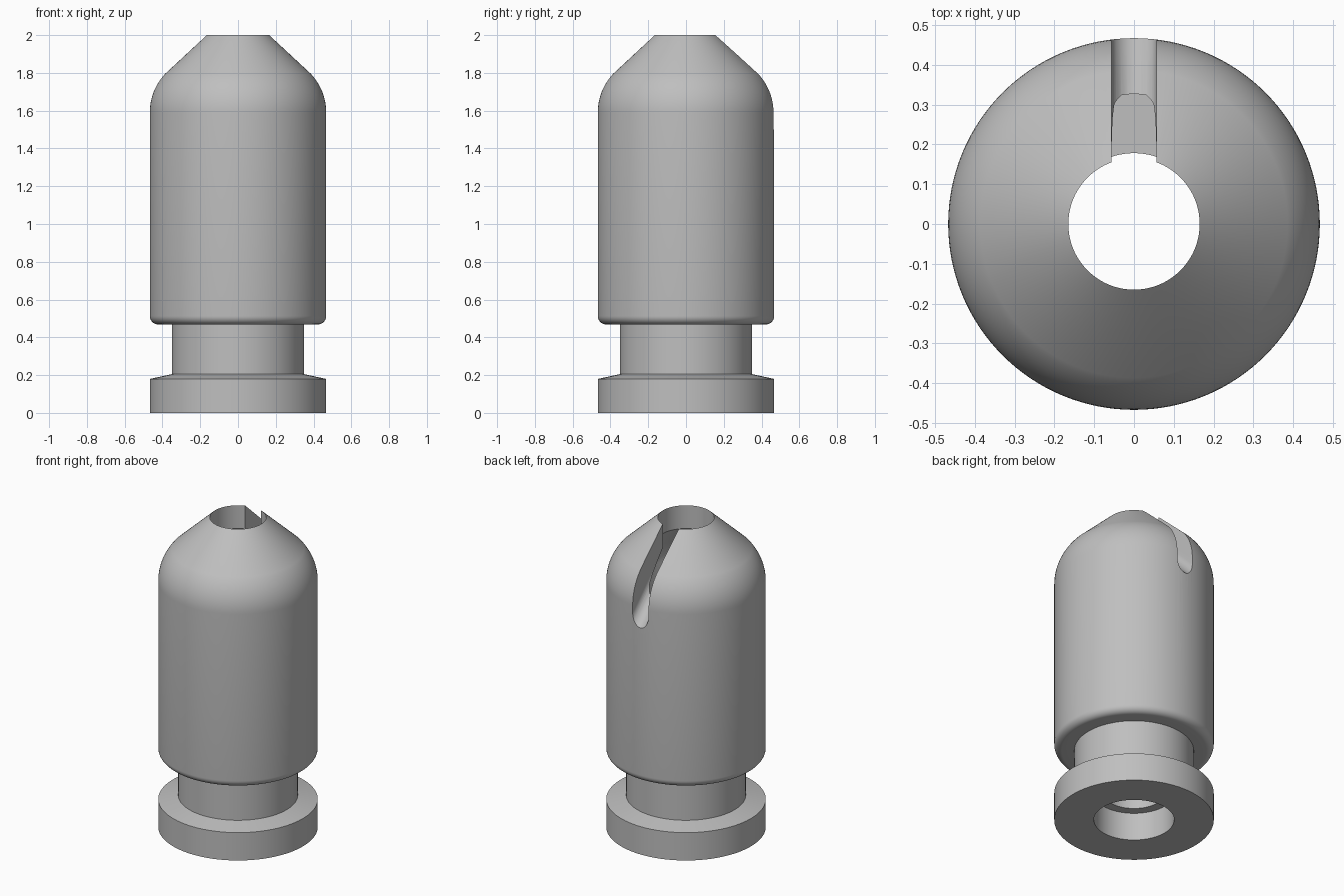
import bpy, bmesh, math
from mathutils import Vector

cube = bpy.data.objects.get("Cube")
if cube:
    bpy.data.objects.remove(cube, do_unlink=True)

SEGMENTS = 128

grey = bpy.data.materials.new("plain grey")
grey.use_nodes = True
colour = (0.52, 0.52, 0.52, 1)
grey.diffuse_color = colour
grey.node_tree.nodes["Principled BSDF"].inputs["Base Color"].default_value = colour


def make_object(name, bm):
    bmesh.ops.recalc_face_normals(bm, faces=bm.faces)
    mesh = bpy.data.meshes.new(name)
    bm.to_mesh(mesh)
    bm.free()
    mesh.materials.append(grey)
    obj = bpy.data.objects.new(name, mesh)
    bpy.context.collection.objects.link(obj)
    return obj


def lathe(name, profile):
    """Turn a closed (radius, height) outline around the z axis."""
    bm = bmesh.new()
    rings = []
    for i in range(SEGMENTS):
        a = 2 * math.pi * i / SEGMENTS
        rings.append([bm.verts.new((r * math.cos(a), r * math.sin(a), z)) for r, z in profile])
    n = len(profile)
    for i in range(SEGMENTS):
        a, b = rings[i], rings[(i + 1) % SEGMENTS]
        for j in range(n):
            k = (j + 1) % n
            bm.faces.new((a[j], b[j], b[k], a[k]))
    return make_object(name, bm)


def arc(cx, cz, radius, start, end, steps):
    angles = [math.radians(start + (end - start) * i / steps) for i in range(steps + 1)]
    return [(cx + radius * math.cos(a), cz + radius * math.sin(a)) for a in angles]


# Outside: foot flange, neck, body with rounded lower edge, ogive shoulder, flat tip
outer = [(0.235, 0), (0.467, 0), (0.467, 0.18), (0.35, 0.205), (0.35, 0.468)]
outer += arc(0.422, 0.513, 0.045, -90, 0, 8)
outer += arc(0.167, 1.59, 0.3, 0, 43, 12)
outer += [(0.165, 2.0)]
# Inside: top bore, hollow chamber, narrow neck bore, wide foot bore
inner = [(0.165, 1.85), (0.27, 1.72), (0.305, 1.67), (0.325, 1.62), (0.33, 1.57),
         (0.33, 0.62), (0.178, 0.62), (0.178, 0.18), (0.235, 0.18)]
body = lathe("hollow_body", outer + inner)

# Round-bottomed slot cutter, sloping down the back shoulder
along = Vector((0, 1, -1)).normalized()
up = Vector((0, 1, 1)).normalized()
start = Vector((0, 0, 1.93))
half = 0.057
section = [(half, 0.6)] + arc(0, half, half, 0, -180, 20) + [(-half, 0.6)]
bm = bmesh.new()
face = bm.faces.new([bm.verts.new(start + Vector((x, 0, 0)) + up * h) for x, h in section])
grown = bmesh.ops.extrude_face_region(bm, geom=[face])["geom"]
bmesh.ops.translate(bm, vec=along * 0.9, verts=[g for g in grown if isinstance(g, bmesh.types.BMVert)])
cutter = make_object("slot_cutter", bm)
cutter.hide_render = True

cut = body.modifiers.new("slot", "BOOLEAN")
cut.operation = "DIFFERENCE"
cut.solver = "EXACT"
cut.object = cutter

bpy.ops.object.select_all(action="DESELECT")
body.select_set(True)
bpy.context.view_layer.objects.active = body
bpy.ops.object.modifier_apply(modifier=cut.name)
bpy.data.objects.remove(cutter, do_unlink=True)
bpy.ops.object.shade_smooth_by_angle(angle=math.radians(25))
